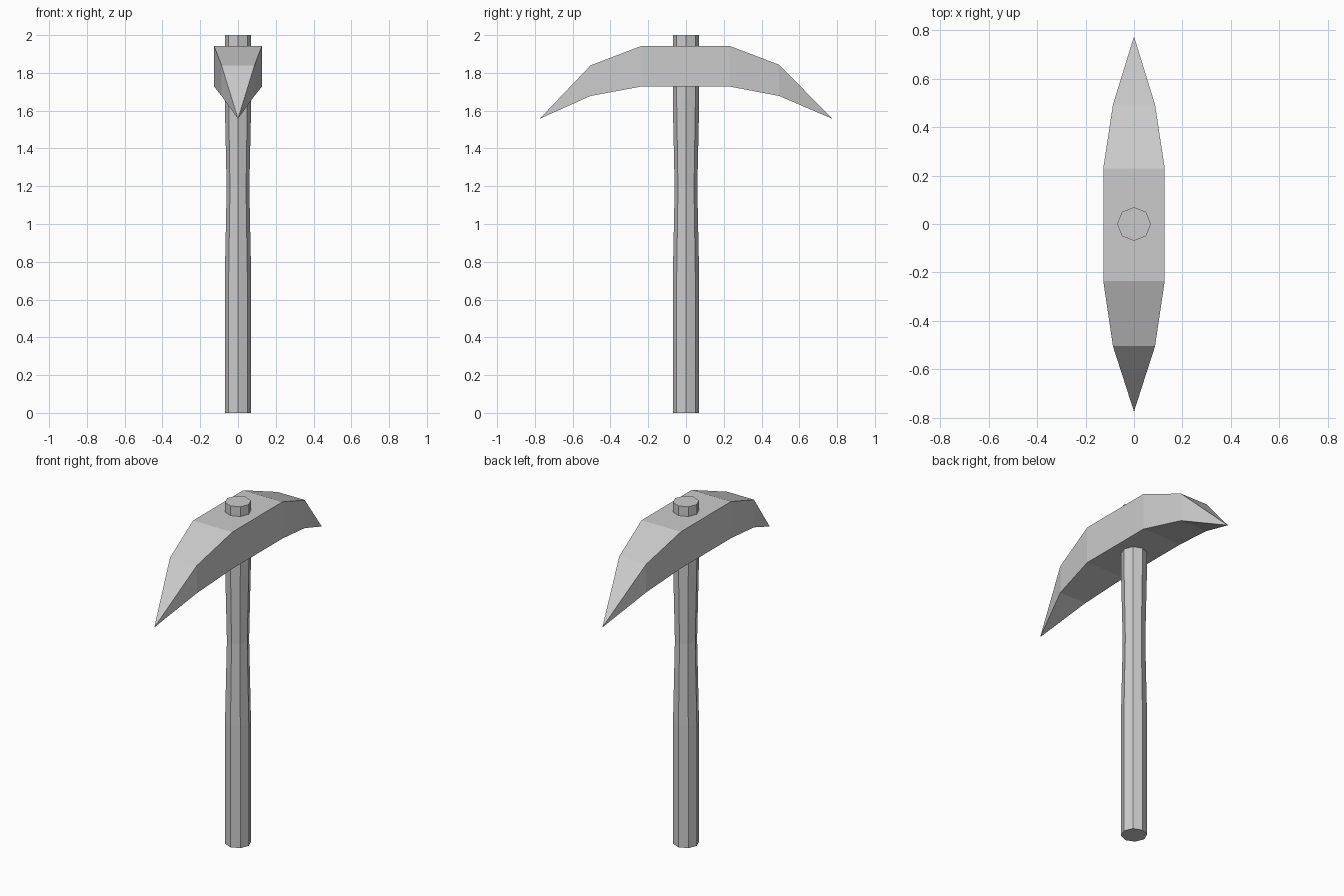
import bpy, bmesh
from math import cos, sin, pi

if "Cube" in bpy.data.objects:
    bpy.data.objects.remove(bpy.data.objects["Cube"])


def loft(name, rings):
    """Skin a list of vertex rings; a one-point ring makes a tip, other ends are capped."""
    bm = bmesh.new()
    loops = [[bm.verts.new(p) for p in ring] for ring in rings]
    for a, b in zip(loops, loops[1:]):
        n = max(len(a), len(b))
        for i in range(n):
            j = (i + 1) % n
            quad = [a[i % len(a)], a[j % len(a)], b[j % len(b)], b[i % len(b)]]
            bm.faces.new(list(dict.fromkeys(quad)))
    for end in (loops[0], loops[-1]):
        if len(end) > 2:
            bm.faces.new(end)
    bmesh.ops.recalc_face_normals(bm, faces=bm.faces)
    mesh = bpy.data.meshes.new(name)
    bm.to_mesh(mesh)
    bm.free()
    obj = bpy.data.objects.new(name, mesh)
    bpy.context.collection.objects.link(obj)
    return obj


# Eight-sided handle with a slight waist
profile = [(0, 0.07), (0.71, 0.07), (1.19, 0.06), (1.65, 0.07), (2, 0.07)]
loft("handle", [[(r * cos(i * pi / 4), r * sin(i * pi / 4), z) for i in range(8)]
                for z, r in profile])


# Curved pick head: rectangular sections tapering to a point at both ends
def section(y, w, low, high):
    return [(-w, y, low), (w, y, low), (w, y, high), (-w, y, high)]


loft("pick_head", [
    [(0, -0.775, 1.557)],
    section(-0.505, 0.087, 1.678, 1.84),
    section(-0.235, 0.127, 1.728, 1.943),
    section(0.23, 0.127, 1.728, 1.943),
    section(0.493, 0.087, 1.678, 1.843),
    [(0, 0.775, 1.557)],
])
